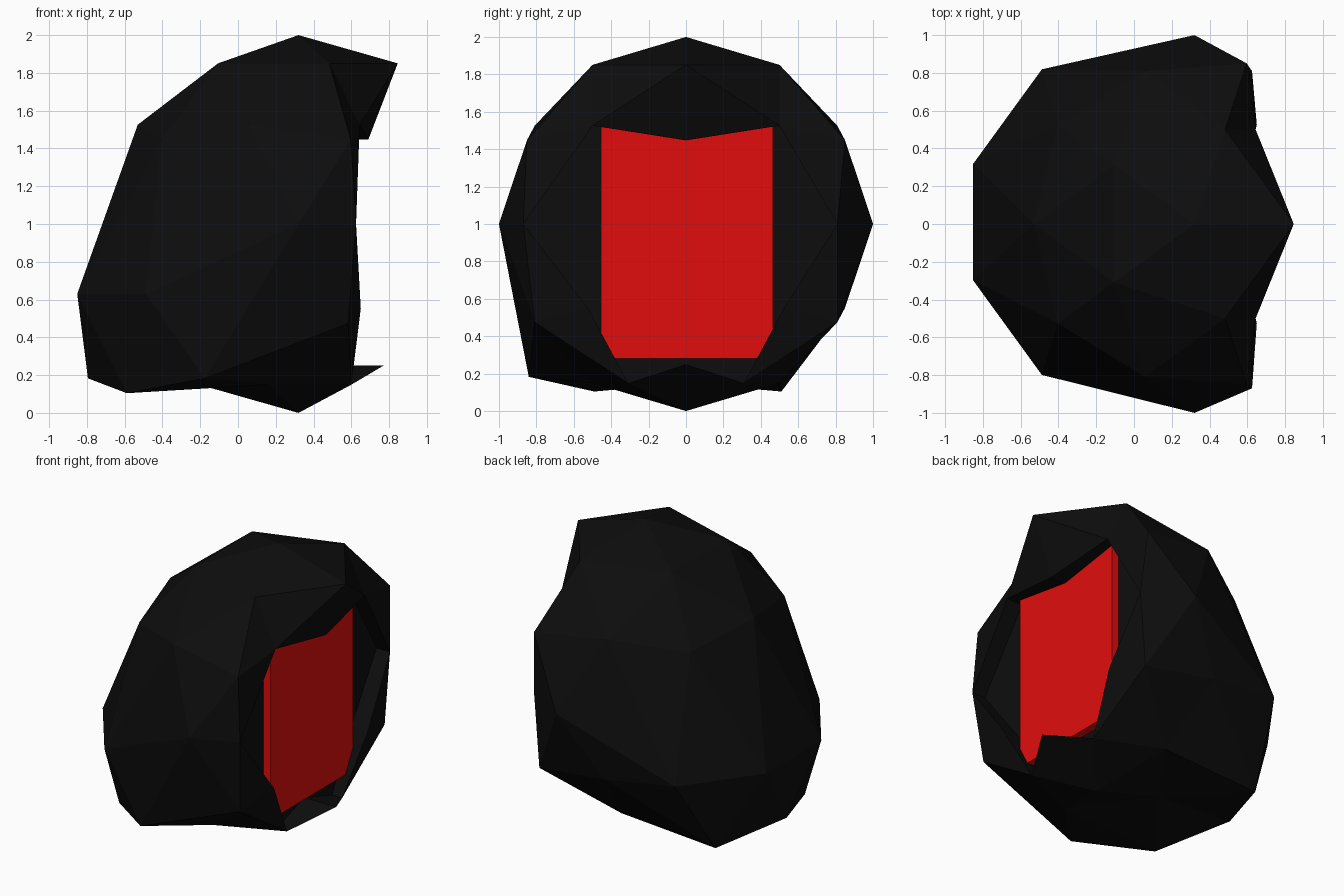
import bpy, bmesh
from mathutils import Vector

if "Cube" in bpy.data.objects:
    bpy.data.objects.remove(bpy.data.objects["Cube"])


def material(name, rgb):
    m = bpy.data.materials.new(name)
    m.diffuse_color = (*rgb, 1)
    m.use_nodes = True
    m.node_tree.nodes["Principled BSDF"].inputs["Base Color"].default_value = m.diffuse_color
    return m


def add_object(name, bm, mat):
    bmesh.ops.recalc_face_normals(bm, faces=bm.faces[:])
    mesh = bpy.data.meshes.new(name)
    bm.to_mesh(mesh)
    bm.free()
    mesh.materials.append(mat)
    ob = bpy.data.objects.new(name, mesh)
    bpy.context.collection.objects.link(ob)
    return ob


black = material("black", (0.004, 0.004, 0.004))
red = material("red", (0.75, 0.004, 0.004))

# Faceted helmet: icosphere of radius 1, reshaped at the back and at the face opening
bm = bmesh.new()
bmesh.ops.create_icosphere(bm, subdivisions=2, radius=1)


def near(x, y, z):
    return min(bm.verts, key=lambda v: (v.co - Vector((x, y, z))).length)


def pair(x, y, z):
    return [near(x, -y, z), near(x, y, z)]


# Name the points of the face opening before anything moves
brow = near(0.894, 0, 0.447)
brow_side = pair(0.688, 0.5, 0.526)
cheek = pair(0.588, 0.809, 0)
jaw = pair(0.724, 0.526, -0.447)
chin_side = pair(0.425, 0.309, -0.851)
chin = near(0.851, 0, -0.526)
middle = pair(0.951, 0.309, 0)

# Back of the head, pulled back and down
back = (pair(-0.588, 0.809, 0) + pair(-0.951, 0.309, 0) + pair(-0.688, 0.5, -0.526)
        + [near(-0.894, 0, -0.447), near(-0.276, -0.851, -0.447)])
for v in back:
    v.co += Vector((-0.22, 0.01, -0.37))

# Set the helmet on the ground
for v in bm.verts:
    v.co += Vector((0.32, 0, 1))

# Flatten the rim of the opening
brow.co.x = 0.69
chin.co = (0.77, 0, 0.25)
for group, x in ((brow_side, 0.644), (cheek, 0.625), (jaw, 0.65), (chin_side, 0.60)):
    for v in group:
        v.co.x = x
cheek[0].co.y = -0.87

# Push the opening straight in to a flat floor
opening = [f for f in bm.faces
           if any(v in middle for v in f.verts)
           or (chin in f.verts[:] and any(v in jaw for v in f.verts))]
result = bmesh.ops.extrude_face_region(bm, geom=opening)
for g in result["geom"]:
    if isinstance(g, bmesh.types.BMVert):
        g.co.x = 0.52
stale = [f for f in opening if f.is_valid]
if stale:
    bmesh.ops.delete(bm, geom=stale, context='FACES')
add_object("helmet", bm, black)

# Red visor block sitting in the opening
bm = bmesh.new()
bmesh.ops.create_cube(bm, size=1)
lo, hi = Vector((0.15, -0.455, 0.28)), Vector((0.575, 0.465, 1.56))
for v in bm.verts:
    v.co = Vector([lo[i] if v.co[i] < 0 else hi[i] for i in range(3)])
add_object("visor", bm, red)
